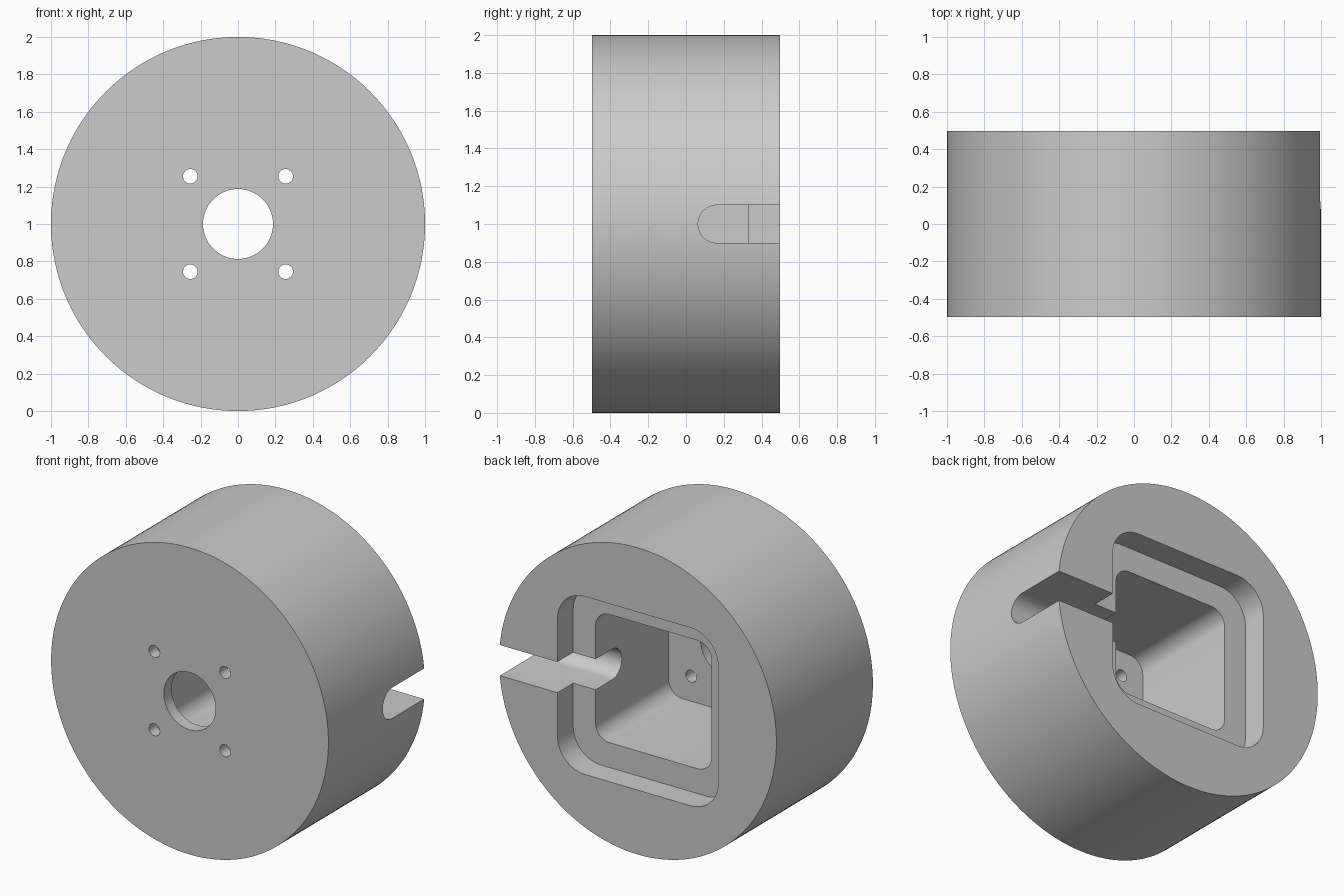
import bpy
import bmesh
from math import cos, sin, pi
from mathutils import Vector

cube = bpy.data.objects.get("Cube")
if cube:
    bpy.data.objects.remove(cube, do_unlink=True)

HALF_DEPTH = 0.497
CENTRE = Vector((0, 0, 1))

grey = bpy.data.materials.new("plain grey")
grey.use_nodes = True
colour = (0.6, 0.6, 0.6, 1)
grey.diffuse_color = colour
grey.node_tree.nodes["Principled BSDF"].inputs["Base Color"].default_value = colour


def arc(u, v, radius, start, end, steps):
    """Points on an arc, angles in half turns."""
    angles = [pi * (start + (end - start) * i / steps) for i in range(steps + 1)]
    return [(u + radius * cos(a), v + radius * sin(a)) for a in angles]


def circle(u, v, radius, steps):
    return arc(u, v, radius, 0, 2, steps)[:-1]


def rounded_square(half, radius):
    c = half - radius
    corners = [(c, c), (-c, c), (-c, -c), (c, -c)]
    points = []
    for i, (u, v) in enumerate(corners):
        points += arc(u, v, radius, i / 2, i / 2 + 0.5, 12)
    return points


def prism(name, outline, start, end, axis="y"):
    """Extrude an outline along y (outline in x, z) or x (outline in y, z)."""
    def place(u, v, w):
        return CENTRE + Vector((u, w, v) if axis == "y" else (w, u, v))

    bm = bmesh.new()
    rings = [[bm.verts.new(place(u, v, w)) for u, v in outline] for w in (start, end)]
    for ring in rings:
        bm.faces.new(ring)
    count = len(outline)
    for i in range(count):
        j = (i + 1) % count
        bm.faces.new((rings[0][i], rings[0][j], rings[1][j], rings[1][i]))
    bmesh.ops.recalc_face_normals(bm, faces=bm.faces)
    mesh = bpy.data.meshes.new(name)
    bm.to_mesh(mesh)
    bm.free()
    mesh.materials.append(grey)
    obj = bpy.data.objects.new(name, mesh)
    bpy.context.collection.objects.link(obj)
    return obj


# Round housing body
body = prism("round_housing", circle(0, 0, 1, 160), -HALF_DEPTH, HALF_DEPTH)

# Stepped square pocket, open at the back
cutters = [
    prism("lid_recess", rounded_square(0.58, 0.2), 0.334, 0.7),
    prism("deep_pocket", rounded_square(0.418, 0.1), -0.417, 0.6),
]

# Round-ended cable slot through the left wall
slot = arc(0.164, 0, 0.1, 0.5, 1.5, 20) + [(0.8, -0.1), (0.8, 0.1)]
cutters.append(prism("cable_slot", slot, 0.2, 1.2, axis="x"))

# Shaft hole and four screw holes through the front wall
cutters.append(prism("shaft_hole", circle(0, 0, 0.187, 64), -0.7, -0.2))
for x in (-0.255, 0.255):
    for z in (-0.255, 0.255):
        cutters.append(prism("screw_hole", circle(x, z, 0.039, 28), -0.7, -0.2))

bpy.ops.object.select_all(action="DESELECT")
bpy.context.view_layer.objects.active = body
body.select_set(True)
for cutter in cutters:
    cutter.hide_render = True
    cut = body.modifiers.new(cutter.name, "BOOLEAN")
    cut.operation = "DIFFERENCE"
    cut.solver = "EXACT"
    cut.object = cutter
    bpy.ops.object.modifier_apply(modifier=cut.name)
    bpy.data.objects.remove(cutter, do_unlink=True)

# Smooth curved walls, crisp rims
bpy.ops.object.shade_smooth_by_angle(angle=pi / 6)
